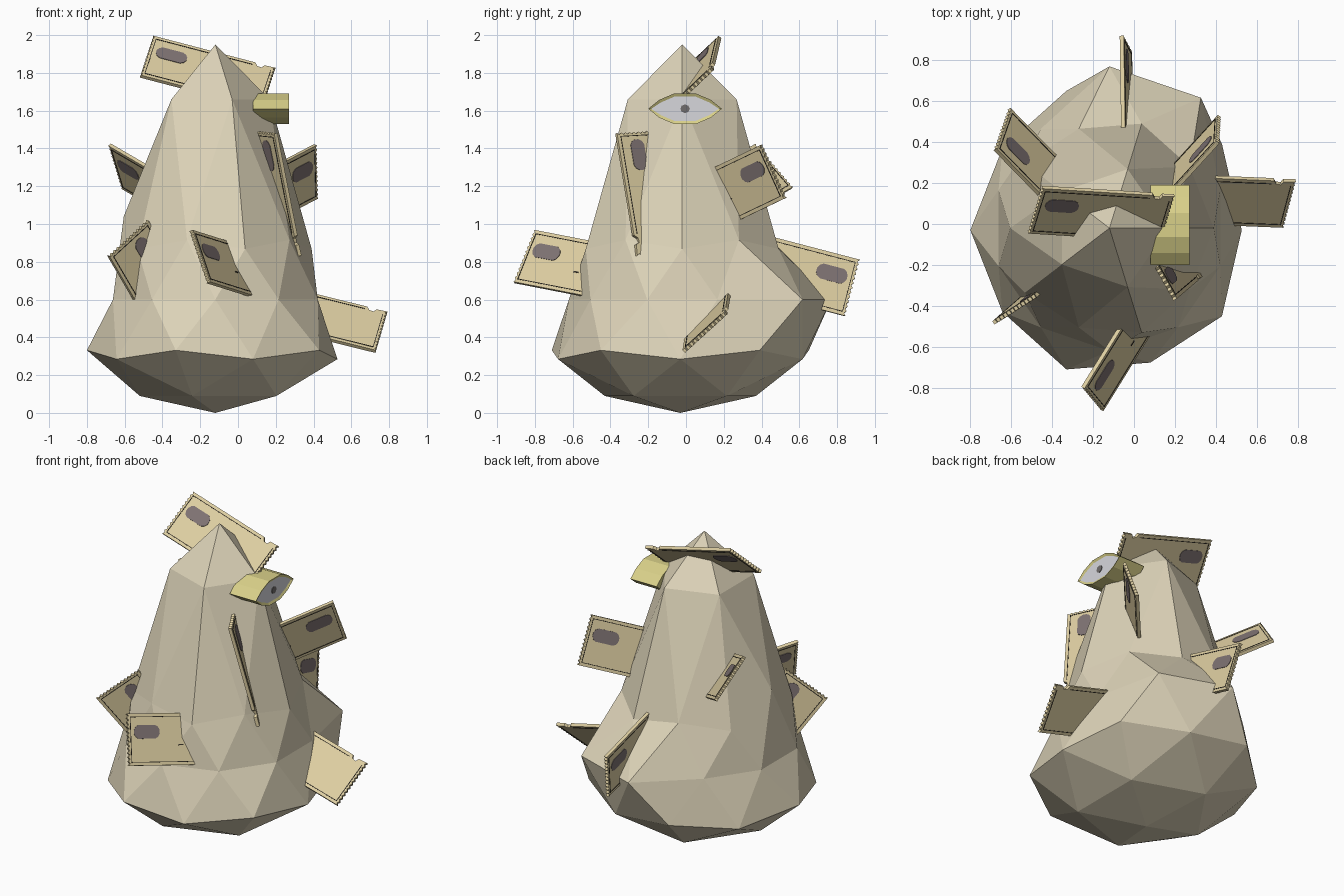
import bpy, bmesh, math
from mathutils import Vector, Matrix

if "Cube" in bpy.data.objects:
    bpy.data.objects.remove(bpy.data.objects["Cube"])


def material(name, rgb):
    m = bpy.data.materials.new(name)
    m.diffuse_color = (*rgb, 1)
    m.use_nodes = True
    m.node_tree.nodes["Principled BSDF"].inputs["Base Color"].default_value = m.diffuse_color
    return m


STONE = material("pale stone", (0.72, 0.65, 0.48))
PAPER = material("ticket paper", (0.73, 0.62, 0.36))
INK = material("dark ink", (0.035, 0.03, 0.022))
PATCH = material("purple grey print", (0.21, 0.17, 0.17))
RIM = material("yellow rim", (0.69, 0.63, 0.25))
WHITE = material("eye white", (0.68, 0.68, 0.72))
PUPIL = material("grey pupil", (0.16, 0.15, 0.15))


def finish(name, bm, mats, matrix=None):
    bmesh.ops.recalc_face_normals(bm, faces=bm.faces)
    me = bpy.data.meshes.new(name)
    bm.to_mesh(me)
    bm.free()
    ob = bpy.data.objects.new(name, me)
    for m in mats:
        me.materials.append(m)
    if matrix:
        ob.matrix_world = matrix
    bpy.context.collection.objects.link(ob)
    return ob


def prism(bm, pts, thick, mat=0):
    """Flat outline in local xy, extruded evenly about z = 0."""
    lo = [bm.verts.new((x, y, -thick / 2)) for x, y in pts]
    hi = [bm.verts.new((x, y, thick / 2)) for x, y in pts]
    faces = [bm.faces.new(lo[::-1]), bm.faces.new(hi)]
    n = len(pts)
    for i in range(n):
        j = (i + 1) % n
        faces.append(bm.faces.new((lo[i], lo[j], hi[j], hi[i])))
    for f in faces:
        f.material_index = mat
    return faces


# Body: icosphere, drawn up into a cone with a bulge left at the back
bm = bmesh.new()
bmesh.ops.create_icosphere(bm, subdivisions=2, radius=1)
for v in bm.verts:
    x, y, z = v.co
    s, h = 1.0, 0.6 + 0.6 * z
    bulge = abs(z) < 0.1 and y > 0.7 and x > -0.1
    if z > -0.1 and not bulge:
        s = 0.75 if z < 0.8 else 0.72
    if z > 0.95:
        h = 1.95
    elif z > 0.8:
        h = 1.66
    elif z > 0.5 and x < -0.8:
        h = 1.04
    v.co = (-0.12 + 0.76 * x * s, -0.02 + 0.80 * y * s - 0.01 * (s == 1), h)
finish("body", bm, [STONE])

# Eye: lens-shaped tube on the right side, local x -> y, y -> z, z -> x
bm = bmesh.new()
ts = [-1, -0.7, -0.3, 0.3, 0.7, 1]
lens = [(0.195 * t, -0.083 * (1.06 - t * t) if abs(t) < 1 else 0) for t in ts]
lens += [(x, -y) for x, y in lens[-2:0:-1]]
front = prism(bm, lens, 0.19)[1]
bm.normal_update()
bmesh.ops.inset_individual(bm, faces=[front], thickness=0.016, depth=-0.008)
front.material_index = 1
hexagon = [(0.025 * math.cos(a * math.pi / 4), 0.023 * math.sin(a * math.pi / 4)) for a in range(8)]
start = len(bm.verts)
prism(bm, hexagon, 0.008, 2)
bm.verts.ensure_lookup_table()
for v in bm.verts[start:]:
    v.co.z += 0.087
eye_frame = Matrix(((0, 0, 1, 0.175), (1, 0, 0, -0.005), (0, 1, 0, 1.61), (0, 0, 0, 1)))
finish("eye", bm, [RIM, WHITE, PUPIL], eye_frame)

# Tickets: serrated short ends, a nick on one long edge, printed border and patch
L, W, T = 0.67, 0.31, 0.02
TEETH = 12


def rect(x0, y0, x1, y1):
    return [(x0, y0), (x1, y0), (x1, y1), (x0, y1)]


def ticket(name, corner, along, across):
    u = Vector(along).normalized()
    v = Vector(across)
    v = (v - u * v.dot(u)).normalized()
    w = u.cross(v)
    frame = Matrix((u, v, w)).transposed().to_4x4()
    frame.translation = Vector(corner)
    bm = bmesh.new()
    step = W / TEETH / 2
    pts = [(0, 0), (0.56, 0), (0.575, 0.022), (0.6, 0.025), (0.61, 0.004)]
    pts += [(L - 0.01 * (i % 2), i * step) for i in range(2 * TEETH + 1)]
    pts += [(0.01 * (i % 2), i * step) for i in range(2 * TEETH, 0, -1)]
    prism(bm, pts, T)
    # border lines and a small mark
    e, d = 0.018, 0.004
    for r in (rect(e, e, 0.55, e + d), rect(e, W - e - d, L - e, W - e),
              rect(e, e, e + d, W - e), rect(L - e - d, 0.03, L - e, W - e),
              rect(0.33, 0.185, 0.36, 0.193)):
        prism(bm, r, T + 0.004, 1)
    # oval patch, printed through to both sides
    oval = []
    for i in range(12):
        a = (i + 0.5) * math.pi / 6
        oval.append((0.125 + 0.045 * (1 if math.cos(a) > 0 else -1) + 0.04 * math.cos(a),
                     0.11 + 0.042 * math.sin(a)))
    prism(bm, oval, T + 0.006, 2)
    finish(name, bm, [PAPER, INK, PATCH], frame)


TICKETS = {
    "top_ticket": ((-0.45, 0.18, 1.99), (0.65, -0.04, -0.17), (-0.06, -0.22, -0.21)),
    "right_low_ticket": ((0.14, 0.24, 0.69), (0.97, -0.04, -0.24), (-0.06, -0.22, -0.20)),
    "right_front_ticket": ((0.20, -0.37, 1.48), (0.13, 0.11, -0.66), (-0.15, 0.27, 0.01)),
    "right_back_ticket": ((0.41, 0.40, 1.42), (-0.42, -0.46, -0.22), (0.01, 0.13, -0.28)),
    "left_back_ticket": ((-0.68, 0.365, 1.42), (0.43, -0.44, -0.25), (0.07, 0.20, -0.23)),
    "back_ticket": ((-0.06, 0.92, 0.81), (0.01, -0.65, 0.17), (0.04, -0.08, -0.29)),
    "front_ticket": ((-0.25, -0.80, 0.965), (0.35, 0.565, -0.11), (0.09, -0.11, -0.27)),
    "left_front_ticket": ((-0.48, -0.35, 1.02), (0.31, 0.27, -0.53), (-0.21, -0.135, -0.195)),
}
for name, args in TICKETS.items():
    ticket(name, *args)
